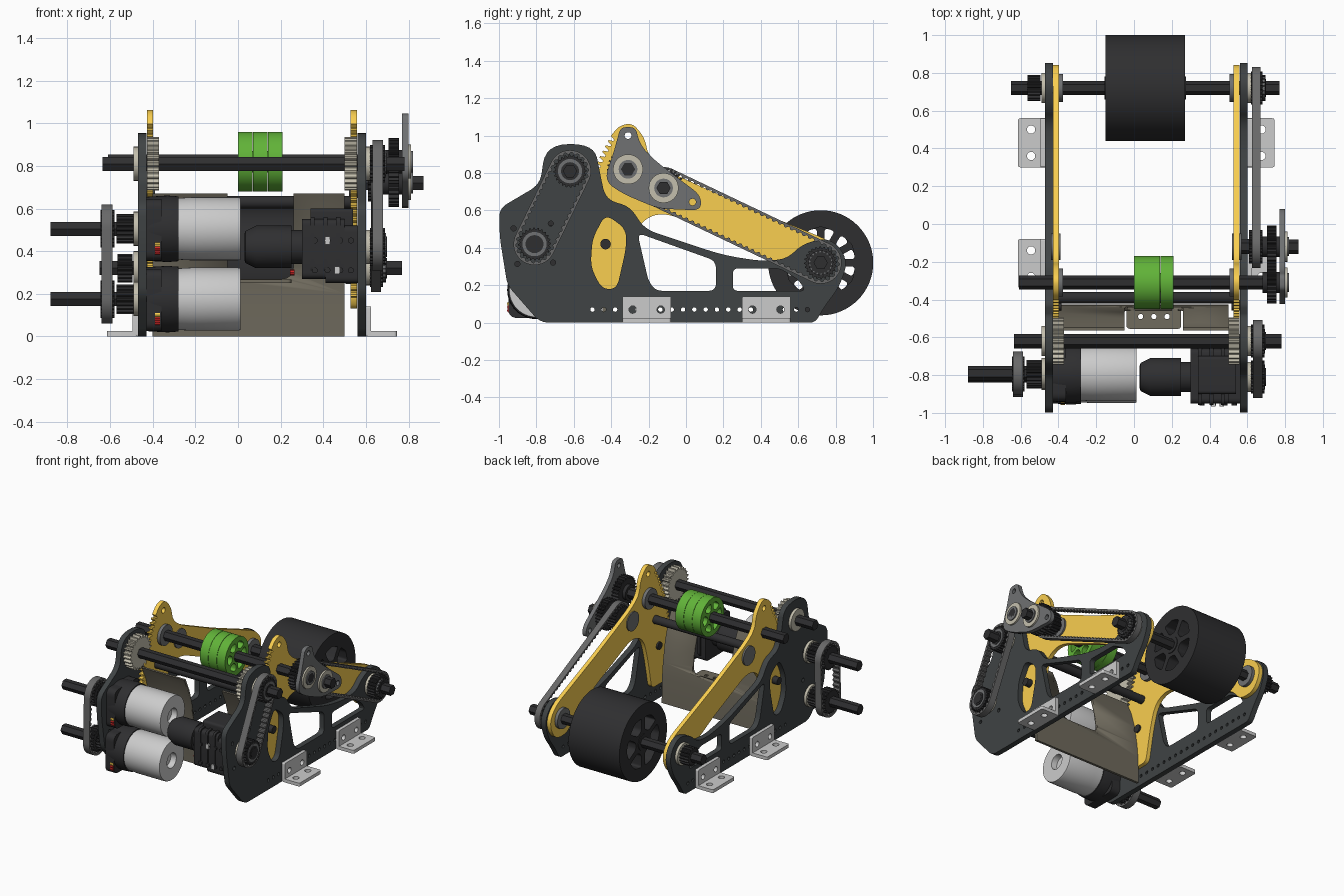
import bpy, bmesh, math
from mathutils import Vector

if "Cube" in bpy.data.objects:
    bpy.data.objects.remove(bpy.data.objects["Cube"])

def mat(name, r, g, b):
    m = bpy.data.materials.new(name)
    m.diffuse_color = (r, g, b, 1)
    m.use_nodes = True
    m.node_tree.nodes["Principled BSDF"].inputs["Base Color"].default_value = m.diffuse_color
    return m

PLATE = mat("charcoal", .05, .056, .058)
BLACK = mat("black", .028, .028, .03)
YELLOW = mat("yellow", .95, .62, .08)
GREEN = mat("green", .12, .45, .04)
TAN = mat("taupe", .16, .145, .11)
SILVER = mat("silver", .6, .6, .6)
GREY = mat("mid_grey", .16, .165, .17)
BELT = mat("belt_grey", .14, .14, .14)
BEIGE = mat("bearing_beige", .55, .52, .42)
RED = mat("red", .6, .02, .02)
CX = .065                                   # mid plane between the side plates

def finish(name, me, m):
    bm = bmesh.new()
    bm.from_mesh(me)
    bmesh.ops.remove_doubles(bm, verts=bm.verts, dist=1e-5)
    bmesh.ops.recalc_face_normals(bm, faces=bm.faces)
    bm.to_mesh(me)
    bm.free()
    me.materials.clear()
    me.materials.append(m)
    ob = bpy.data.objects.new(name, me)
    bpy.context.collection.objects.link(ob)
    return ob

def prism(name, loops, a, b, m, axis='X'):
    """Filled outline (first loop) with holes, extruded from a to b on an axis."""
    a, b = min(a, b), max(a, b)
    cu = bpy.data.curves.new(name, 'CURVE')
    cu.dimensions, cu.fill_mode, cu.extrude = '2D', 'BOTH', (b - a) / 2
    for lp in loops:
        sp = cu.splines.new('POLY')
        sp.points.add(len(lp) - 1)
        for p, q in zip(sp.points, lp):
            p.co = (q[0], q[1], 0, 1)
        sp.use_cyclic_u = True
    tmp = bpy.data.objects.new(name + "_tmp", cu)
    bpy.context.collection.objects.link(tmp)
    dg = bpy.context.evaluated_depsgraph_get()
    me = bpy.data.meshes.new_from_object(tmp.evaluated_get(dg))
    bpy.data.objects.remove(tmp)
    bpy.data.curves.remove(cu)
    for v in me.vertices:
        u, w, d = v.co.x, v.co.y, v.co.z + (a + b) / 2
        v.co = {'X': (d, u, w), 'Y': (u, d, w), 'Z': (u, w, d)}[axis]
    return finish(name, me, m)

def lathe(name, prof, c, m, n=40):
    """Profile of (x, radius) turned about an x axis through c = (y, z)."""
    bm = bmesh.new()
    rings = [[bm.verts.new((x, c[0] + r * math.cos(t), c[1] + r * math.sin(t)))
              for t in (2 * math.pi * i / n for i in range(n))] for x, r in prof]
    for p, q in zip(rings, rings[1:]):
        for i in range(n):
            bm.faces.new((p[i], p[(i + 1) % n], q[(i + 1) % n], q[i]))
    bm.faces.new(rings[0])
    bm.faces.new(rings[-1])
    me = bpy.data.meshes.new(name)
    bm.to_mesh(me)
    bm.free()
    return finish(name, me, m)

def rod(name, c, a, b, r, m, n=32):
    return lathe(name, [(a, r), (b, r)], c, m, n)

def circle(c, r, n=24):
    return [(c[0] + r * math.cos(2 * math.pi * i / n), c[1] + r * math.sin(2 * math.pi * i / n)) for i in range(n)]

def rounded(pts):
    """Closed outline of (u, v, corner size), corners rounded."""
    out = []
    for i, (u, v, r) in enumerate(pts):
        p = Vector((u, v))
        ends = []
        for q in (pts[i - 1], pts[(i + 1) % len(pts)]):
            d = Vector(q[:2]) - p
            ends.append(p + d.normalized() * min(r, d.length * .49))
        if r == 0:
            out.append(tuple(p))
        else:
            for k in range(7):
                t = k / 6
                out.append(tuple(ends[0] * (1 - t) ** 2 + p * 2 * t * (1 - t) + ends[1] * t * t))
    return out

def rnd(pts, r):
    return rounded([(u, v, r) for u, v in pts])

def rect(u0, v0, u1, v1, r=.01):
    return rnd([(u0, v0), (u1, v0), (u1, v1), (u0, v1)], r)

def toothed(c, r, teeth, depth):
    n = teeth * 4
    return [(c[0] + q * math.cos(2 * math.pi * i / n), c[1] + q * math.sin(2 * math.pi * i / n))
            for i in range(n) for q in [r if i % 4 < 2 else r - depth]]

def capsule(c1, c2, r, n, tooth=0):
    """Belt path round two equal circles, with optional teeth."""
    c1, c2 = Vector(c1), Vector(c2)
    d = c2 - c1
    L, a0 = d.length, math.atan2(d.y, d.x)
    arc, out = math.pi * r, []
    for i in range(n):
        s = (i / n) * 2 * (L + arc)
        q = r - (tooth if i % 4 < 2 else 0)
        half, s = divmod(s, L + arc)
        a = a0 + half * math.pi
        start, dr = (c1, 1) if half == 0 else (c2, -1)
        t = a - math.pi / 2 + max(0, s - L) / r
        p = start + d * dr * min(1, s / L)
        out.append((p.x + q * math.cos(t), p.y + q * math.sin(t)))
    return out

def spokes(c, r0, r1, n, gap, phase=0):
    """Wedge windows between spokes."""
    out = []
    for k in range(n):
        a = 2 * math.pi * (k + phase) / n
        h = math.pi / n
        ang = [h - gap / r for r in (r0, r1)]
        pol = [(r0, -ang[0]), (r1, -ang[1]), (r1 * 1.05, 0), (r1, ang[1]), (r0, ang[0])]
        out.append(rnd([(c[0] + r * math.cos(a + t), c[1] + r * math.sin(a + t)) for r, t in pol], .02))
    return out

def belt(name, c1, c2, r, a, b, teeth):
    prism(name, [capsule(c1, c2, r, teeth * 4), capsule(c1, c2, r - .012, teeth * 4, .01)], a, b, BELT)

# axle positions (y, z)
WHEEL, PINION, DRIVE = (.72, .32), (-.62, .81), (-.81, .42)
ROLLER, IDLER = (-.31, .82), (-.12, .72)
MOTORS = [(-.79, .505), (-.80, .175)]

# side plate outline and its windows
plate = [rounded([(-.78, 0, .05), (.69, 0, .03), (.75, .1, .06), (.82, .19, .08), (.87, .34, .1), (.77, .46, .09),
                  (.62, .42, .07), (.54, .34, .06), (.4, .33, .05), (.2, .36, .1), (-.22, .5, .06), (-.3, .62, .05),
                  (-.43, .66, .06), (-.46, .8, .08), (-.49, .955, .15), (-.75, .955, .15), (-.78, .74, .06),
                  (-1, .61, .05), (-.995, .45, .05), (-.955, .2, .04)]),
         rnd([(-.26, .48), (.16, .33), (.16, .17), (-.16, .17), (-.2, .22)], .04),
         rnd([(.25, .29), (.5, .29), (.6, .23), (.64, .17), (.25, .17)], .03),
         rnd([(-.43, .58), (-.32, .5), (-.32, .4), (-.37, .18), (-.45, .18), (-.51, .3), (-.5, .45)], .05)]
plate += [circle((-.5 + .0605 * i, .07), .012, 12) for i in range(20)]
plate += [circle((DRIVE[0] + .14 * math.cos(a), DRIVE[1] + .14 * math.sin(a)), .014, 12) for a in (.9, 2.5, 4, 5.5)]

# swing arm: toothed arc about the wheel axle, then tail and beam
arc = []
for i in range(27 * 4):
    a = math.radians(148.5 + 38 * i / 107)
    r = 1.31 if i % 4 < 2 else 1.285
    arc.append((WHEEL[0] + r * math.cos(a), WHEEL[1] + r * math.sin(a), 0))
arm = rounded(arc + [(-.53, .13, .03), (-.35, .13, .04), (-.3, .38, .08), (-.25, .54, .08), (-.12, .595, .1),
                     (.3, .41, .05), (.57, .27, .06), (.64, .18, .06), (.79, .18, .09), (.86, .32, .1),
                     (.79, .43, .09), (.3, .63, .1), (-.1, .81, .06), (-.2, .88, .07), (-.22, .99, .05),
                     (-.29, 1.07, .04), (-.36, 1.05, .03)])

for s, side in ((1, "right"), (-1, "left")):
    X = lambda d: CX + s * d
    prism("side_plate_" + side, plate, X(.495), X(.535), PLATE)
    prism("swing_arm_" + side, [arm, circle((-.31, 1), .02)], X(.463), X(.493), YELLOW)
    prism("pinion_" + side, [toothed(PINION, .125, 24, .018)], X(.435), X(.493), BEIGE)
    for c in (PINION, WHEEL) + ((DRIVE,) if s > 0 else tuple(MOTORS)):
        rod("bearing_" + side, c, X(.535), X(.555), .08, BEIGE)
    for c in (WHEEL, ROLLER):
        rod("inner_bearing_" + side, c, X(.44), X(.47), .075, GREY)
    rod("idler_bearing_" + side, IDLER, X(.455), X(.505), .07, GREY)
    rod("arm_stop_bolt_" + side, (-.43, .42), X(.45), X(.535), .028, BLACK)
    # mounting brackets
    for y in (-.34, .30):
        prism("bracket_wall_" + side, [rect(y, 0, y + .26, .14), circle((y + .055, .07), .02),
              circle((y + .205, .07), .02)], X(.535), X(.56), SILVER)
        x0, x1 = sorted((X(.535), X(.68)))
        prism("bracket_foot_" + side, [rect(x0, y, x1, y + .26, .015), circle((X(.61), y + .06), .022),
              circle((X(.61), y + .2), .022)], 0, .025, SILVER, 'Z')
    prism("wheel_collar_" + side, [toothed(WHEEL, .068, 18, .012)], X(.56), X(.63), BLACK)

# shafts
for name, c, a, b in (("wheel_shaft", WHEEL, -.65, .77), ("pinion_shaft", PINION, -.635, .78),
                      ("roller_shaft", ROLLER, -.61, .82), ("idler_shaft", IDLER, .54, .87),
                      ("drive_shaft", DRIVE, .5, .7), ("motor_shaft_upper", MOTORS[0], -.88, -.4),
                      ("motor_shaft_lower", MOTORS[1], -.88, -.4)):
    rod(name, c, a, b, .038, BLACK, 6)
rod("cross_tube", (-.39, .63), -.4, .53, .03, BLACK)

# large wheel made of two staggered halves, and green roller
for i in range(2):
    prism("intake_wheel_half", [circle(WHEEL, .281, 64)] + spokes(WHEEL, .09, .185, 6, .02, i / 2),
          -.15 + .21 * i, .06 + .21 * i, BLACK)
rod("intake_wheel_hub", WHEEL, -.155, .275, .06, BLACK)
for i in range(3):
    prism("roller_ring", [circle(ROLLER, .14, 48)] + spokes(ROLLER, .055, .105, 6, .012),
          .07 * i, .07 * i + .068, GREEN)
rod("roller_core", ROLLER, 0, .206, .05, GREEN)

# belts and pulleys
belt("long_belt", IDLER, WHEEL, .112, .625, .67, 70)
belt("right_drive_belt", DRIVE, PINION, .112, .63, .68, 42)
belt("left_motor_belt", *MOTORS, .115, -.64, -.588, 36)
for c, a, b in ((IDLER, .61, .68), (WHEEL, .62, .68), (DRIVE, .62, .69), (PINION, .62, .69),
                (MOTORS[0], -.645, -.58), (MOTORS[1], -.645, -.58)):
    prism("pulley", [toothed(c, .088, 24, .01)], a, b, BLACK)
for c in (DRIVE, PINION, WHEEL):
    rod("pulley_cap", c, .68, .694, .065, GREY)
    rod("pulley_cap_centre", c, .69, .698, .048, BLACK)
for c in MOTORS:
    prism("motor_collar", [toothed(c, .07, 18, .012)], -.57, -.49, BLACK)

# transfer gears and their cover plate
for c in (ROLLER, IDLER):
    prism("transfer_gear", [toothed(c, .112, 28, .018)], .705, .755, BLACK)
    rod("gear_hub", c, .68, .77, .055, BLACK)
    rod("cover_bearing", c, .79, .812, .08, BEIGE)
    rod("cover_bearing_cap", c, .81, .82, .05, GREY)
prism("cover_plate", [rounded([(-.35, 1.045, .03), (-.27, 1.045, .03), (-.245, .95, .05), (-.17, .87, .06),
      (.08, .68, .05), (.08, .6, .05), (-.15, .61, .06), (-.34, .69, .07), (-.44, .76, .07), (-.39, .9, .05)]),
      circle((-.31, 1), .018), circle((.035, .645), .018)], .77, .8, GREY)

# bent guide panel with a central notch and a drilled flange
bend = [(-.445, 0), (-.45, .2), (-.46, .3), (-.485, .45), (-.52, .57), (-.565, .67)]
panel = prism("guide_panel", [bend + [(y + .018, z) for y, z in reversed(bend)]], -.4, .5, TAN)
cutter = prism("notch_cutter", [rect(-.05, .27, .26, .9, .06)], -.8, -.3, TAN, 'Y')
cutter.hide_render = True
cutter.hide_set(True)
cut = panel.modifiers.new("notch", 'BOOLEAN')
cut.operation, cut.object, cut.solver = 'DIFFERENCE', cutter, 'EXACT'
prism("notch_flange", [rect(-.04, -.555, .25, -.445, .02)] + [circle((x, -.49), .014, 12) for x in (.035, .105, .175)],
      .25, .268, TAN, 'Z')

# two silver motors on the left
for (y, z), tag in zip(MOTORS, ("upper", "lower")):
    lathe("motor_can_" + tag, [(-.29, .145), (-.27, .145), (-.22, .148), (.0, .148), (.012, .145), (.012, .055), (-.03, .05)],
          (y, z), SILVER, 48)
    lathe("motor_mount_" + tag, [(-.43, .15), (-.33, .156), (-.28, .152), (-.28, .1)], (y, z), BLACK, 48)
    prism("motor_bracket_" + tag, [rect(y - .15, z - .15, y + .14, z + .14, .05)], -.43, -.36, BLACK)
    for i, m in enumerate((RED, RED, YELLOW)):
        rod("terminal_" + tag, (y - .145, z - .11 + .018 * i), -.39, -.365, .012, m, 8)

# geared motor on the right
lathe("gear_motor", [(.03, .06), (.035, .075), (.085, .1), (.25, .1), (.25, .08), (.32, .08)], DRIVE, BLACK)
prism("gearbox_core", [rect(-.95, .27, -.66, .55, .03)], .30, .5, BLACK)
prism("gearbox_cap", [rect(-.95, .25, -.655, .52, .03)], .41, .56, BLACK)
prism("gearbox_top", [rect(-.9, .5, -.7, .6, .02)], .34, .54, BLACK)
for i in range(3):
    prism("gearbox_rib", [rect(-.957, .30, -.65, .56, .03)], .34 + .06 * i, .36 + .06 * i, BLACK)
for x in (.36, .42, .48, .53):
    for z in (.31, .45):
        prism("gearbox_screw", [circle((x, z), .014, 10)], -.962, -.93, BLACK, 'Y')
for x, z in ((.42, .45), (.465, .31)):
    prism("gearbox_tab", [rect(x - .012, z - .018, x + .012, z + .018, .003)], -.965, -.94, SILVER, 'Y')
rod("gear_motor_terminal", (-.86, .3), .245, .265, .014, RED, 8)

# smooth the round surfaces, keep edges crisp
bpy.ops.object.select_all(action='DESELECT')
for ob in bpy.context.scene.objects:
    if ob.type == 'MESH' and ob != cutter:
        ob.select_set(True)
        bpy.context.view_layer.objects.active = ob
bpy.ops.object.shade_smooth_by_angle(angle=math.radians(30))
